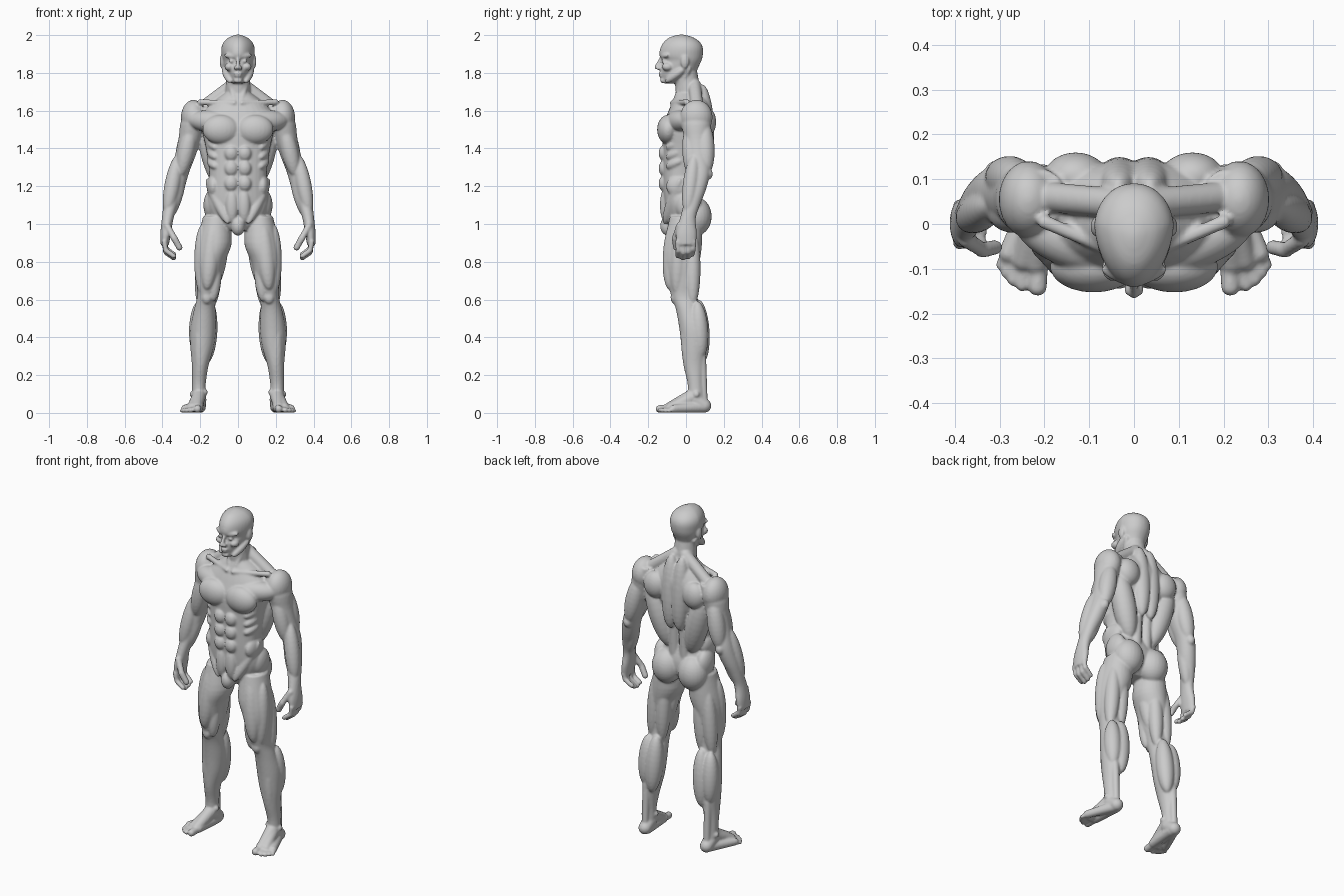
import bpy, bmesh, math
from mathutils import Vector, Matrix

bm = bmesh.new()


def loft(sections, power=2.0, egg=0.0, n=32, steps=4):
    """Skin through horizontal sections (cx, cy, z, rx, ry), smoothly interpolated."""
    s = [Vector(v) for v in sections]
    s = [s[0]] + s + [s[-1]]
    path = []
    for a, b, c, d in zip(s, s[1:], s[2:], s[3:]):
        for k in range(steps):
            t = k / steps
            path.append(0.5 * (2 * b + (c - a) * t + (2 * a - 5 * b + 4 * c - d) * t * t
                               + (3 * b - a - 3 * c + d) * t ** 3))
    path.append(s[-1])
    rings = []
    for cx, cy, z, rx, ry in path:
        ring = []
        for i in range(n):
            t = math.tau * i / n
            c, q = math.cos(t), math.sin(t)
            x = math.copysign(abs(c) ** (2 / power), c)
            y = math.copysign(abs(q) ** (2 / power), q)
            x *= 1 + egg * min(y, 0.2)          # narrower towards the front
            ring.append(bm.verts.new((cx + rx * x, cy + ry * y, z)))
        rings.append(ring)
    for r0, r1 in zip(rings, rings[1:]):
        for i in range(n):
            j = (i + 1) % n
            bm.faces.new((r0[i], r0[j], r1[j], r1[i]))
    bm.faces.new(rings[0][::-1])
    bm.faces.new(rings[-1])


def ball(c, r):
    """Ellipsoid with centre c and radii r."""
    m = Matrix.Translation(c) @ Matrix.Diagonal((*r, 1))
    bmesh.ops.create_uvsphere(bm, u_segments=24, v_segments=16, radius=1, matrix=m)


def spindle(p, q, r):
    """Muscle belly: ellipsoid stretched from p to q."""
    p, q = Vector(p), Vector(q)
    rot = (q - p).to_track_quat('Z', 'Y').to_matrix().to_4x4()
    m = Matrix.Translation((p + q) / 2) @ rot @ Matrix.Diagonal((r, r, (q - p).length / 2, 1))
    bmesh.ops.create_uvsphere(bm, u_segments=24, v_segments=16, radius=1, matrix=m)


def capsule(p, q, ra, rb):
    """Tapered round-ended bar from p to q."""
    p, q = Vector(p), Vector(q)
    rot = (q - p).to_track_quat('Z', 'Y').to_matrix()
    verts = bmesh.ops.create_uvsphere(bm, u_segments=20, v_segments=13, radius=1)['verts']
    for v in verts:
        v.co = (q + rot @ (v.co * rb)) if v.co.z > 0 else (p + rot @ (v.co * ra))


def chain(points, r):
    for p, q in zip(points, points[1:]):
        capsule(p, q, r, r * 0.93)


# ---- one side of the body (x > 0), mirrored below ----
# leg
loft([(.115, 0, 1.04, .07, .085), (.125, -.015, .9, .092, .1), (.148, -.022, .8, .078, .095),
      (.156, -.02, .7, .065, .08), (.166, -.01, .62, .05, .068), (.176, .01, .55, .056, .064),
      (.184, .038, .45, .068, .074), (.19, .042, .35, .062, .066), (.2, .042, .25, .044, .055),
      (.207, .05, .15, .036, .041), (.207, .055, .06, .037, .046)])
# thigh muscles
spindle((.185, -.03, 1.0), (.187, -.05, .62), .046)
spindle((.125, -.06, 1.03), (.165, -.085, .65), .05)
spindle((.115, -.05, .84), (.132, -.055, .59), .036)
spindle((.075, -.02, .99), (.125, 0, .66), .043)
spindle((.115, .035, .97), (.135, .035, .56), .042)
spindle((.17, .035, .97), (.2, .035, .56), .042)
ball((.165, -.06, .612), (.028, .022, .036))
# lower leg muscles
spindle((.15, .065, .6), (.168, .085, .26), .05)
spindle((.208, .06, .59), (.215, .08, .29), .048)
spindle((.2, -.005, .57), (.205, .02, .17), .034)
capsule((.206, .085, .3), (.207, .095, .06), .022, .02)
ball((.176, .04, .11), (.016, .018, .018))
ball((.24, .055, .098), (.016, .018, .018))
# foot and toes
capsule((.206, .097, .038), (.207, .05, .07), .037, .04)
capsule((.207, .035, .09), (.217, -.085, .03), .038, .028)
capsule((.212, .03, .08), (.245, -.08, .028), .036, .026)
capsule((.212, .08, .03), (.28, -.065, .022), .03, .022)
capsule((.2, .08, .03), (.21, -.08, .028), .03, .027)
for x, y, z, tx, ty, r in ((.212, -.09, .024, .215, -.14, .021), (.24, -.09, .022, .25, -.137, .014),
                           (.258, -.085, .02, .271, -.126, .013), (.273, -.075, .019, .286, -.11, .012),
                           (.285, -.06, .018, .298, -.092, .011)):
    capsule((x, y, z), (tx, ty, r), r, r)
# hip
ball((.087, .053, 1.04), (.088, .083, .102))
ball((.14, .012, 1.1), (.043, .07, .08))
spindle((.165, -.03, 1.24), (.05, -.115, 1.0), .03)
ball((.13, -.03, 1.2), (.036, .075, .065))
# belly and ribs
for z in (1.375, 1.295, 1.215):
    ball((.036, -.118, z), (.035, .027, .041))
ball((.032, -.11, 1.1), (.034, .028, .09))
for z in (1.42, 1.37, 1.32):
    spindle((.155, -.02, z + .02), (.115, -.105, z - .02), .024)
# chest and collar
ball((.09, -.095, 1.5), (.098, .058, .078))
spindle((.03, -.085, 1.54), (.265, .01, 1.55), .058)
capsule((.02, -.072, 1.64), (.2, .005, 1.645), .014, .016)
# upper back
capsule((.03, .045, 1.735), (.19, .06, 1.615), .034, .034)
spindle((.035, .085, 1.74), (.03, .105, 1.3), .054)
ball((.13, .107, 1.54), (.07, .053, .078))
spindle((.185, .08, 1.55), (.07, .05, 1.16), .065)
capsule((.035, .065, 1.4), (.035, .055, 1.12), .034, .032)
# arm with palm
loft([(.2, .06, 1.62, .045, .06), (.235, .055, 1.55, .065, .08), (.255, .058, 1.45, .06, .068),
      (.283, .065, 1.35, .054, .062), (.31, .07, 1.27, .05, .058), (.334, .053, 1.18, .048, .052),
      (.357, .03, 1.1, .038, .044), (.372, .01, 1.03, .031, .042), (.383, .002, .95, .028, .055),
      (.388, .002, .89, .022, .05)])
# arm muscles
ball((.235, .055, 1.565), (.067, .086, .092))
spindle((.24, .02, 1.53), (.305, .03, 1.25), .045)
spindle((.245, .095, 1.55), (.305, .108, 1.26), .05)
ball((.308, .112, 1.265), (.026, .03, .032))
spindle((.315, .045, 1.37), (.378, .005, 1.05), .042)
spindle((.29, .065, 1.31), (.362, .025, 1.03), .039)
# fingers and thumb
for i, (y, drop) in enumerate(((-.043, .005), (-.014, -.005), (.015, 0), (.041, .014))):
    chain([(.39, y, .905), (.382, y * .95, .855 + drop), (.34, y * .9 - .004, .825 + drop)], .0145)
chain([(.375, -.035, .99), (.338, -.058, .925), (.31, -.052, .875)], .018)
# neck cord, cheekbone, eye, ear
capsule((.016, -.06, 1.645), (.062, .012, 1.82), .014, .016)
ball((.046, -.098, 1.832), (.026, .03, .022))
ball((.034, -.116, 1.862), (.015, .014, .011))
spindle((.0, -.132, 1.887), (.074, -.098, 1.893), .014)
ball((.012, -.146, 1.826), (.011, .013, .011))
spindle((.075, .0, 1.83), (.04, -.11, 1.75), .022)
ball((.086, -.006, 1.86), (.011, .022, .036))

# ---- mirror to the other side ----
dup = bmesh.ops.duplicate(bm, geom=bm.verts[:] + bm.edges[:] + bm.faces[:])['geom']
for e in dup:
    if isinstance(e, bmesh.types.BMVert):
        e.co.x *= -1
bmesh.ops.reverse_faces(bm, faces=[e for e in dup if isinstance(e, bmesh.types.BMFace)])

# ---- centre parts ----
# torso
loft([(0, -.03, .965, .05, .06), (0, -.01, 1.02, .13, .095), (0, -.012, 1.1, .165, .105),
      (0, -.03, 1.2, .152, .095), (0, -.025, 1.3, .155, .1), (0, -.01, 1.4, .17, .115),
      (0, .005, 1.5, .19, .13), (0, .02, 1.58, .19, .12), (0, .025, 1.64, .14, .1),
      (0, .025, 1.69, .075, .08)], power=2.3)
ball((0, -.095, .99), (.038, .042, .052))
# neck
capsule((0, .02, 1.63), (0, -.005, 1.83), .07, .06)
# head
loft([(0, -.085, 1.745, .03, .04), (0, -.05, 1.77, .052, .08), (0, -.043, 1.8, .063, .094),
      (0, -.033, 1.835, .073, .101), (0, -.022, 1.865, .08, .104), (0, -.026, 1.893, .085, .115),
      (0, -.023, 1.93, .086, .113), (0, -.022, 1.96, .076, .098), (0, -.024, 1.985, .052, .068),
      (0, -.025, 1.998, .024, .032), (0, -.025, 2.003, .006, .008)], power=2.15, egg=.24)
# nose, lips, chin
capsule((0, -.131, 1.878), (0, -.156, 1.83), .009, .012)
ball((0, -.135, 1.797), (.024, .011, .006))
ball((0, -.133, 1.784), (.02, .011, .006))
ball((0, -.122, 1.76), (.024, .016, .014))

# ---- fuse everything into one smooth skin ----
mesh = bpy.data.meshes.new("body")
bm.to_mesh(mesh)
bm.free()
body = bpy.data.objects.new("body", mesh)
bpy.context.collection.objects.link(body)
skin = bpy.data.materials.new("light grey")
skin.diffuse_color = (.6, .6, .6, 1)
mesh.materials.append(skin)
fuse = body.modifiers.new("fuse", 'REMESH')
fuse.mode = 'VOXEL'
fuse.voxel_size = .006
fuse.use_smooth_shade = True
soften = body.modifiers.new("soften", 'SMOOTH')
soften.factor = .5
soften.iterations = 5
